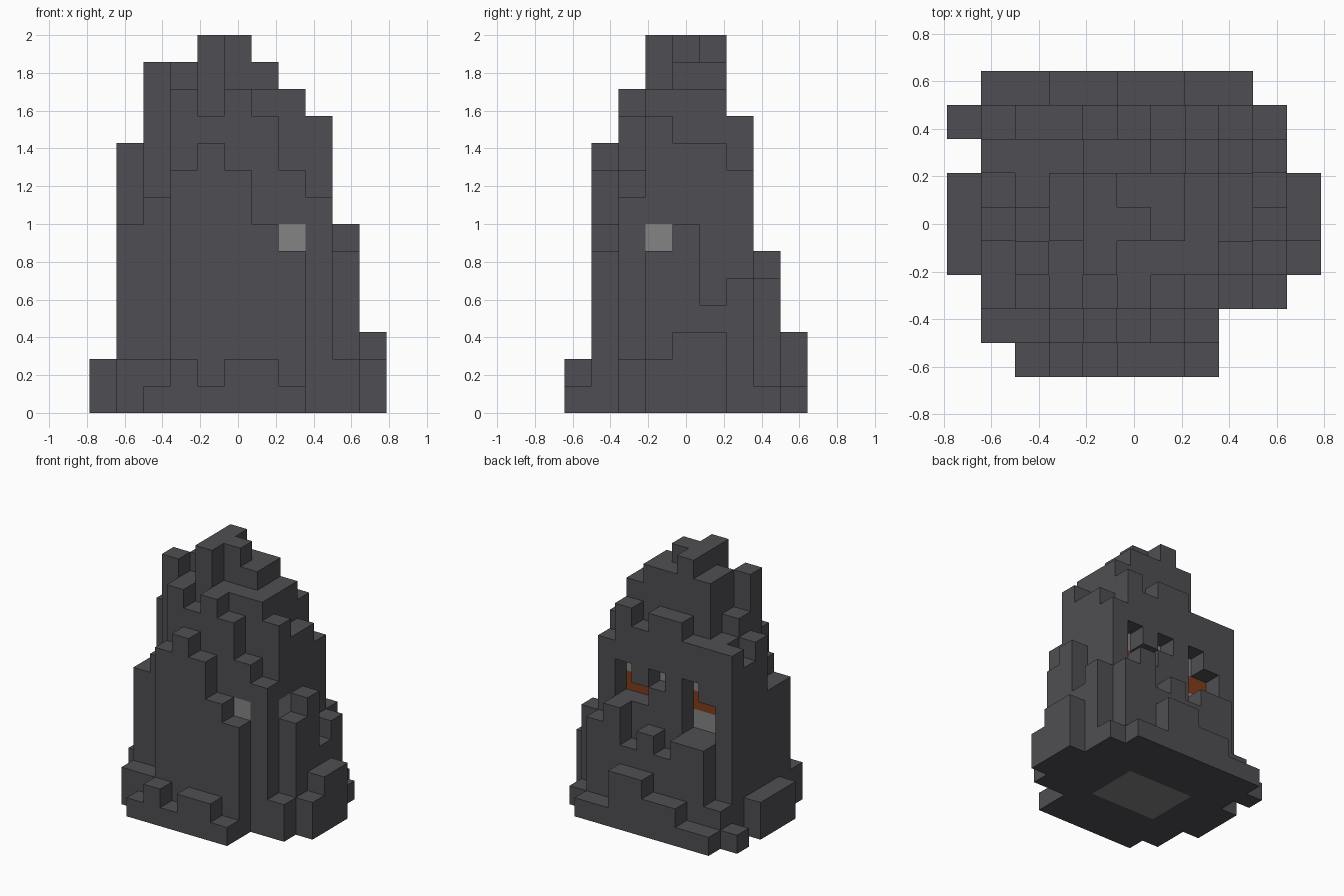
import bpy
import bmesh
from mathutils import Vector

if "Cube" in bpy.data.objects:
    bpy.data.objects.remove(bpy.data.objects["Cube"], do_unlink=True)

CELL = 1 / 7


def make_material(name, color):
    mat = bpy.data.materials.new(name)
    mat.use_nodes = True
    mat.diffuse_color = color
    mat.node_tree.nodes["Principled BSDF"].inputs["Base Color"].default_value = color
    return mat


dark_stone = make_material("dark stone", (0.078, 0.076, 0.085, 1))
light_stone = make_material("light stone", (0.23, 0.23, 0.23, 1))
rust_brown = make_material("rust brown", (0.22, 0.048, 0.012, 1))

# Column heights of the rock in cells (hexadecimal), front row first
ROWS = [
    "..121221...",
    ".229a976...",
    ".78cbcb982.",
    "27dcecccb62",
    "2abdeedca73",
    "29adeddca43",
    ".aaabbab95.",
    "1255454651.",
    ".11223311..",
]
WIDTH, DEPTH = len(ROWS[0]), len(ROWS)
BACK_WALL = 6

# Openings in the back wall: column -> range of open levels
WINDOWS = {2: range(5, 7), 3: range(5, 8), 5: range(7, 8),
           6: range(6, 7), 7: range(6, 8)}

# Two pale stones set in the front and the side
PALE_STONES = {(7, 2, 6), (8, 3, 6)}


def cell_material(i, j, k):
    """Pale core with a rusty band behind the windows, dark rock outside."""
    if (i, j, k) in PALE_STONES:
        return light_stone
    if j == BACK_WALL - 1 and 2 <= i <= 7 and 5 <= k <= 7:
        return rust_brown if k == 6 else light_stone
    if k == 0 and 3 <= i <= 6 and 3 <= j <= 5:
        return light_stone
    return dark_stone


cells = {}
for j, row in enumerate(ROWS):
    for i, mark in enumerate(row):
        height = 0 if mark == "." else int(mark, 16)
        for k in range(height):
            if j == BACK_WALL and k in WINDOWS.get(i, ()):
                continue
            cells[i, j, k] = cell_material(i, j, k)


def build_part(name, mat):
    """Make the outer faces of all cells of one material."""
    bm = bmesh.new()
    for cell, cell_mat in cells.items():
        if cell_mat != mat:
            continue
        center = Vector(cell) + Vector((0.5, 0.5, 0.5))
        for axis in range(3):
            for sign in (-1, 1):
                normal = Vector((0, 0, 0))
                normal[axis] = sign
                neighbor = tuple(int(c + n) for c, n in zip(cell, normal))
                if neighbor in cells:
                    continue
                u = Vector((0, 0, 0))
                u[(axis + 1) % 3] = 0.5
                v = normal.cross(u)
                mid = center + normal * 0.5
                corners = (mid - u - v, mid + u - v, mid + u + v, mid - u + v)
                bm.faces.new([bm.verts.new(c) for c in corners])
    bmesh.ops.remove_doubles(bm, verts=bm.verts[:], dist=0.001)
    # Join neighbouring squares into broad flat faces
    bmesh.ops.dissolve_limit(bm, angle_limit=0.01, verts=bm.verts[:], edges=bm.edges[:])
    for vert in bm.verts:
        vert.co = (vert.co - Vector((WIDTH / 2, DEPTH / 2, 0))) * CELL
    mesh = bpy.data.meshes.new(name)
    bm.to_mesh(mesh)
    bm.free()
    mesh.materials.append(mat)
    bpy.context.collection.objects.link(bpy.data.objects.new(name, mesh))


build_part("rock_shell", dark_stone)
build_part("pale_core", light_stone)
build_part("rusty_band", rust_brown)
